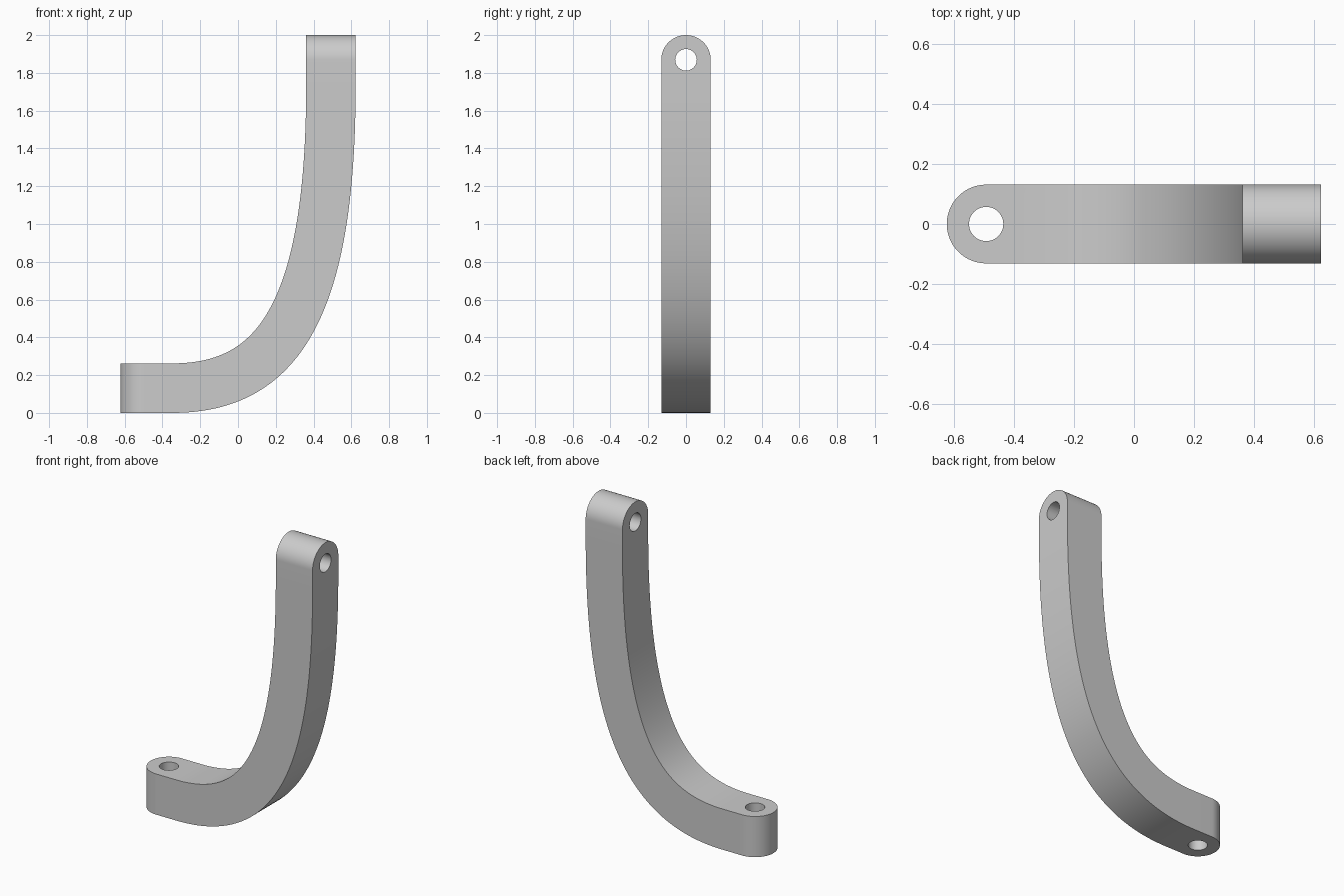
import bpy, bmesh, math
from mathutils import Vector

cube = bpy.data.objects.get("Cube")
if cube:
    bpy.data.objects.remove(cube, do_unlink=True)

R = 0.131          # half thickness of the bar, and radius of its ends
HOLE = 0.057
END_X = 0.492      # bolt axis positions
END_Z = 2 - R

grey = bpy.data.materials.new("light_grey")
grey.use_nodes = True
colour = (0.6, 0.6, 0.6, 1)
grey.diffuse_color = colour
grey.node_tree.nodes["Principled BSDF"].inputs["Base Color"].default_value = colour

# Centre line of the bend
bend = [Vector(p) for p in ((-0.35, 0, R), (0.2, 0, R), (END_X, 0, 0.52), (END_X, 0, 1.74))]


def bezier(t):
    a, b, c, d = bend
    u = 1 - t
    point = a * u**3 + b * 3 * u * u * t + c * 3 * u * t * t + d * t**3
    tangent = (b - a) * u * u + (c - b) * 2 * u * t + (d - c) * t * t
    return point, tangent.normalized()


# Stations along the bar: position, direction, half width (narrowing at round ends)
low, high = Vector((-END_X, 0, R)), Vector((END_X, 0, END_Z))
along, up = Vector((1, 0, 0)), Vector((0, 0, 1))
N = 20
arc = [i * math.pi / 2 / N for i in range(N + 1)]
stations = [(low - along * R * math.cos(a), along, R * math.sin(a)) for a in arc]
stations += [(*bezier(i / 56), R) for i in range(57)]
stations += [(high + up * R * math.sin(a), up, R * math.cos(a)) for a in arc]

# Bar swept through the stations
bm = bmesh.new()
rings = []
for point, tangent, width in stations:
    normal = Vector((-tangent.z, 0, tangent.x)) * R
    side = Vector((0, width, 0))
    corners = (point - normal - side, point + normal - side,
               point + normal + side, point - normal + side)
    rings.append([bm.verts.new(c) for c in corners])
for r, s in zip(rings, rings[1:]):
    for i in range(4):
        j = (i + 1) % 4
        bm.faces.new((r[i], r[j], s[j], s[i]))
bmesh.ops.remove_doubles(bm, verts=bm.verts, dist=1e-5)
bmesh.ops.recalc_face_normals(bm, faces=bm.faces)
mesh = bpy.data.meshes.new("curved_bar")
bm.to_mesh(mesh)
bm.free()
bar = bpy.data.objects.new("curved_bar", mesh)
bpy.context.collection.objects.link(bar)
mesh.materials.append(grey)


# Bolt holes
def drill(name, location, rotation):
    bpy.ops.mesh.primitive_cylinder_add(vertices=48, radius=HOLE, depth=0.5,
                                        location=location, rotation=rotation)
    cutter = bpy.context.object
    cutter.name = name
    cutter.hide_render = True
    cutter.data.materials.append(grey)
    mod = bar.modifiers.new(name, "BOOLEAN")
    mod.operation = "DIFFERENCE"
    mod.solver = "EXACT"
    mod.object = cutter
    bpy.ops.object.select_all(action="DESELECT")
    bar.select_set(True)
    bpy.context.view_layer.objects.active = bar
    bpy.ops.object.modifier_apply(modifier=name)
    bpy.data.objects.remove(cutter, do_unlink=True)


drill("foot_hole", low, (0, 0, 0))
drill("top_hole", high, (0, math.pi / 2, 0))
bpy.ops.object.shade_smooth_by_angle(angle=math.radians(30))
